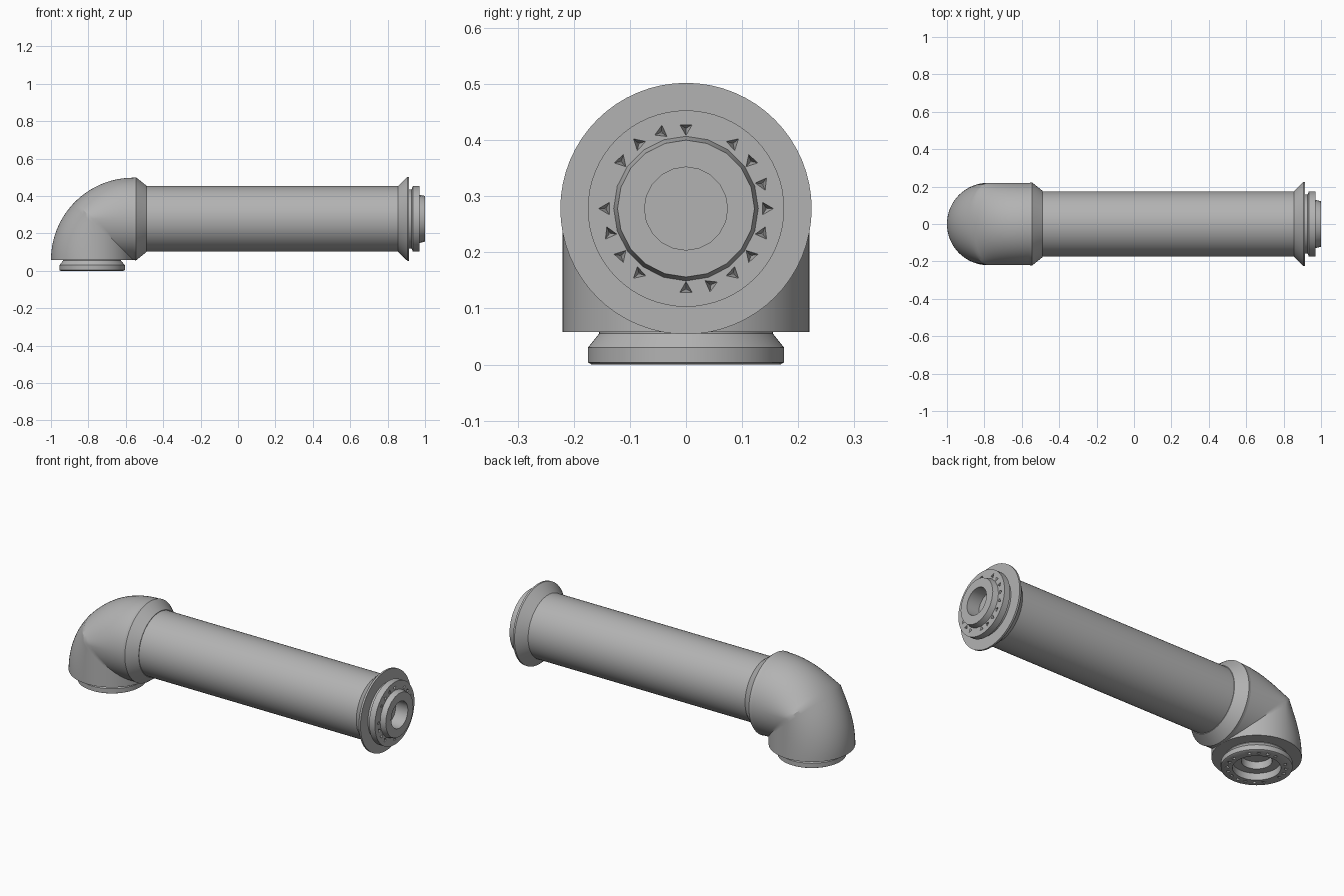
import bpy
import bmesh
from math import sin, cos, pi, radians
from mathutils import Matrix, Vector

if "Cube" in bpy.data.objects:
    bpy.data.objects.remove(bpy.data.objects["Cube"], do_unlink=True)

AXIS_Z = 0.278      # height of the long pipe's axis
BEND = 0.22         # bend radius and pipe radius of the elbow
ELBOW_X, ELBOW_Z = -0.56, AXIS_Z - BEND

grey = bpy.data.materials.new("plain_grey")
grey.use_nodes = True
grey.diffuse_color = (0.45, 0.45, 0.45, 1)
grey.node_tree.nodes["Principled BSDF"].inputs["Base Color"].default_value = grey.diffuse_color

# Placements turning a local +z axis into the pipe axis or the downward outlet
ALONG_X = Matrix.Translation((0, 0, AXIS_Z)) @ Matrix.Rotation(pi / 2, 4, 'Y')
DOWN = Matrix.Translation((ELBOW_X - BEND, 0, ELBOW_Z)) @ Matrix.Rotation(pi, 4, 'X')


def finish(bm, name, place=Matrix()):
    bmesh.ops.remove_doubles(bm, verts=bm.verts, dist=0.0001)
    bmesh.ops.recalc_face_normals(bm, faces=bm.faces)
    bm.transform(place)
    mesh = bpy.data.meshes.new(name)
    bm.to_mesh(mesh)
    bm.free()
    mesh.materials.append(grey)
    obj = bpy.data.objects.new(name, mesh)
    bpy.context.collection.objects.link(obj)
    return obj


def smooth(obj):
    bpy.ops.object.select_all(action='DESELECT')
    obj.select_set(True)
    bpy.context.view_layer.objects.active = obj
    bpy.ops.object.shade_smooth_by_angle(angle=radians(30))


def lathe(name, profile, place, steps=64):
    """Spin a (radius, height) profile around local z."""
    bm = bmesh.new()
    verts = [bm.verts.new((r, 0, t)) for r, t in profile]
    edges = [bm.edges.new(pair) for pair in zip(verts, verts[1:])]
    bmesh.ops.spin(bm, geom=verts + edges, cent=(0, 0, 0), axis=(0, 0, 1),
                   angle=2 * pi, steps=steps)
    return finish(bm, name, place)


def cut_pits(obj, place, height, ring):
    """Sink a broken ring of small three-sided pits into a flat face."""
    bm = bmesh.new()
    for i in range(20):
        if i in (4, 9, 14):
            continue
        a = i * pi / 10
        spot = Matrix.Translation((-ring * sin(a), ring * cos(a), height))
        bmesh.ops.create_cone(bm, cap_ends=True, segments=3, radius1=0.002,
                              radius2=0.016, depth=0.03,
                              matrix=spot @ Matrix.Rotation(a * 3, 4, 'Z'))
    cutter = finish(bm, "pit_cutter", place)
    cutter.hide_render = True
    mod = obj.modifiers.new("pits", 'BOOLEAN')
    mod.operation = 'DIFFERENCE'
    mod.solver = 'EXACT'
    mod.object = cutter
    bpy.context.view_layer.objects.active = obj
    bpy.ops.object.modifier_apply(modifier=mod.name)
    bpy.data.objects.remove(cutter, do_unlink=True)


# Long straight pipe
smooth(lathe("main_pipe", [(0, -0.6), (0.175, -0.6), (0.175, 0.9), (0, 0.9)], ALONG_X))

# Flared rims at both ends of the pipe
smooth(lathe("end_rim", [(0, 0.855), (0.175, 0.855), (0.224, 0.905),
                         (0.224, 0.915), (0, 0.915)], ALONG_X))
smooth(lathe("elbow_rim", [(0, -0.56), (0.22, -0.56), (0.222, -0.545),
                           (0.178, -0.49), (0, -0.49)], ALONG_X))

# End coupling: neck, plate with pits, raised boss with a bore
plate = lathe("end_plate", [(0, 0.91), (0.158, 0.91), (0.158, 0.928), (0.175, 0.935),
                            (0.175, 0.97), (0, 0.97), (0, 0.91)], ALONG_X)
cut_pits(plate, ALONG_X, 0.962, 0.143)
# The plate is bored through together with the boss
bore = lathe("bore_cutter", [(0, 0.92), (0.08, 0.92), (0.08, 1.0), (0, 1.0)], ALONG_X)
bore.hide_render = True
mod = plate.modifiers.new("bore", 'BOOLEAN')
mod.object = bore
bpy.context.view_layer.objects.active = plate
bpy.ops.object.modifier_apply(modifier=mod.name)
bpy.data.objects.remove(bore, do_unlink=True)
smooth(plate)
smooth(lathe("end_boss", [(0.08, 0.92), (0.08, 0.965), (0.13, 0.965), (0.122, 1.0),
                          (0.074, 1.0), (0.074, 0.925), (0, 0.925), (0, 0.92),
                          (0.08, 0.92)], ALONG_X, 20))

# Downward outlet: flared ring with a stepped socket
outlet = lathe("outlet_ring", [(0, -0.04), (0.155, -0.04), (0.155, 0.003), (0.175, 0.028),
                               (0.175, 0.054), (0.168, 0.058), (0.118, 0.058), (0.118, 0.02),
                               (0.075, 0.02), (0.075, -0.02), (0, -0.02)], DOWN)
cut_pits(outlet, DOWN, 0.05, 0.143)
smooth(outlet)

# Elbow: rounded outside, mitred inside corner where the two pipes meet
RINGS, SIDES = 32, 64
bm = bmesh.new()
loops = []
for i in range(RINGS + 1):
    turn = i / RINGS * pi / 2
    k = 1 / max(cos(turn), sin(turn))
    loop = []
    for j in range(SIDES):
        phi = 2 * pi * j / SIDES
        c = cos(phi)
        if c > 0:
            rho = BEND * (1 + (k - 1) * (1 - c) + c)
        else:
            rho = BEND * k * (1 + c)
        loop.append(bm.verts.new((ELBOW_X - rho * cos(turn), BEND * sin(phi),
                                  ELBOW_Z + rho * sin(turn))))
    loops.append(loop)
for a, b in zip(loops, loops[1:]):
    for j in range(SIDES):
        n = (j + 1) % SIDES
        bm.faces.new((a[j], a[n], b[n], b[j]))

# Annular floor around the outlet, and a cap hidden inside the rim
floor = [bm.verts.new((ELBOW_X - BEND - 0.15 * cos(2 * pi * j / SIDES),
                       0.15 * sin(2 * pi * j / SIDES), ELBOW_Z)) for j in range(SIDES)]
for j in range(SIDES):
    n = (j + 1) % SIDES
    bm.faces.new((loops[0][n], loops[0][j], floor[j], floor[n]))
bm.faces.new(loops[-1])
smooth(finish(bm, "elbow"))
